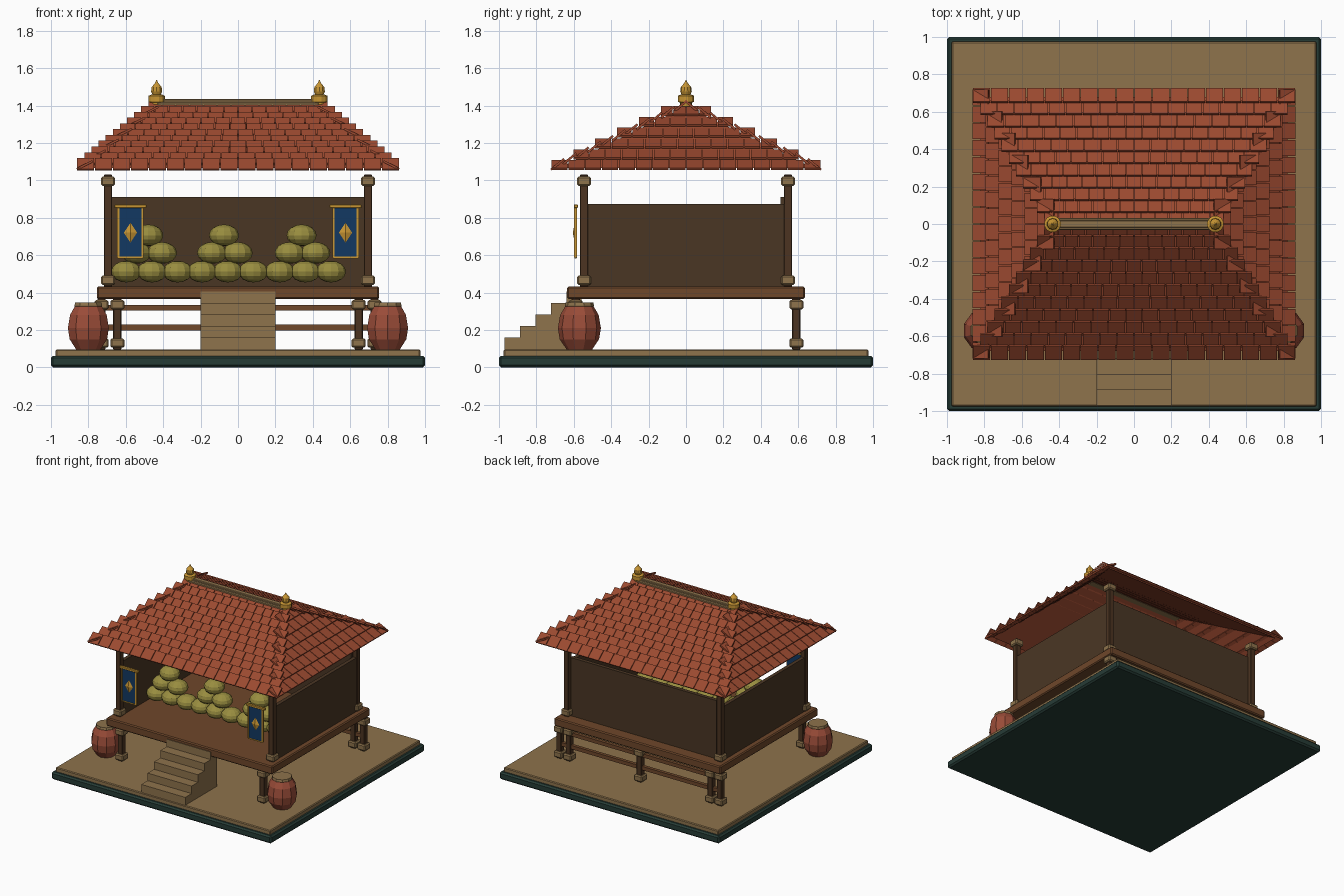
import bpy, bmesh, math
from mathutils import Matrix, Vector

cube = bpy.data.objects.get("Cube")
if cube:
    bpy.data.objects.remove(cube, do_unlink=True)


def material(name, r, g, b):
    """Flat colour given as 0-255 display values, stored linear."""
    col = [((c / 255 + 0.055) / 1.055) ** 2.4 for c in (r, g, b)] + [1.0]
    m = bpy.data.materials.new(name)
    m.use_nodes = True
    m.diffuse_color = col
    bsdf = m.node_tree.nodes["Principled BSDF"]
    bsdf.inputs["Base Color"].default_value = col
    bsdf.inputs["Roughness"].default_value = 0.9
    return m


GREEN = material("dark_green", 38, 60, 54)
SAND = material("sand", 142, 115, 76)
PLANK = material("plank_brown", 110, 71, 42)
POST = material("post_brown", 76, 52, 33)
WALL = material("wall_brown", 74, 54, 36)
GOLD = material("gold", 200, 150, 52)
BLUE = material("banner_blue", 18, 56, 98)
SACK = material("straw_green", 154, 142, 64)
TILE = material("roof_tile_red", 156, 74, 48)
CLAY = material("clay_red", 154, 76, 56)


def finish(bm, name, mat, bevel=0):
    bmesh.ops.recalc_face_normals(bm, faces=bm.faces[:])
    me = bpy.data.meshes.new(name)
    bm.to_mesh(me)
    bm.free()
    me.materials.append(mat)
    ob = bpy.data.objects.new(name, me)
    bpy.context.collection.objects.link(ob)
    if bevel:
        mod = ob.modifiers.new("bevel", 'BEVEL')
        mod.width = bevel
        mod.segments = 1
    return ob


def box(name, mat, x, y, z, bevel=0):
    """Box from (low, high) pairs on each axis."""
    bm = bmesh.new()
    spans = (x, y, z)
    mid = Vector([(a + b) / 2 for a, b in spans])
    size = [b - a for a, b in spans]
    bmesh.ops.create_cube(bm, size=1, matrix=Matrix.Translation(mid) @ Matrix.Diagonal((*size, 1)))
    return finish(bm, name, mat, bevel)


def around(c, half):
    return (c - half, c + half)


def lathe(name, mat, x, y, profile, sides):
    """Turned shape from (radius, z) points, closed at both ends."""
    bm = bmesh.new()
    rings = []
    for r, z in profile:
        rings.append([bm.verts.new((x + r * math.cos(math.tau * (i + 0.5) / sides),
                                    y + r * math.sin(math.tau * (i + 0.5) / sides), z))
                      for i in range(sides)])
    for a, b in zip(rings, rings[1:]):
        for i in range(sides):
            j = (i + 1) % sides
            bm.faces.new((a[i], a[j], b[j], b[i]))
    bm.faces.new(rings[0])
    bm.faces.new(rings[-1])
    return finish(bm, name, mat)


def post(name, x, y, z0, z1):
    """Square post with a chunky collar at each end."""
    box(name, POST, around(x, 0.022), around(y, 0.022), (z0, z1), 0.004)
    for end, z in (("foot", z0 + 0.035), ("head", z1 - 0.035)):
        box(f"{name}_{end}", SAND, around(x, 0.037), around(y, 0.037), around(z, 0.025), 0.008)


# Ground slab and stairs
box("ground_edge", GREEN, (-1, 1), (-1, 1), (0, 0.062), 0.012)
box("ground_top", SAND, (-0.975, 0.975), (-0.975, 0.975), (0.05, 0.095), 0.006)
for i in range(5):
    y = -0.97 + 0.0825 * i
    box(f"stair_{i + 1}", SAND, (-0.2, 0.2), (y, y + 0.0825), (0.09, 0.16 + 0.0615 * i))

# Raised floor on stilts with rear rails
box("floor_platform", PLANK, (-0.755, 0.755), (-0.635, 0.635), (0.365, 0.432), 0.008)
for x in (-0.73, -0.645, 0, 0.645, 0.73):
    post("back_stilt", x, 0.59, 0.095, 0.37)
for x in (-0.645, 0.645):
    post("front_stilt", x, -0.59, 0.095, 0.37)
for z in (0.213, 0.318):
    box("back_rail", PLANK, (-0.73, 0.73), around(0.59, 0.014), around(z, 0.015))

# Corner posts and walls
for x in (-0.695, 0.695):
    for y in (-0.545, 0.545):
        post("corner_post", x, y, 0.43, 1.03)
    box("side_wall", WALL, around(x, 0.015), (-0.525, 0.525), (0.43, 0.873))
box("back_wall", WALL, (-0.675, 0.675), (0.505, 0.535), (0.43, 0.91))

# Piles of sacks
for c in (-0.46, -0.055, 0.36):
    for row, (z, shift) in enumerate(((0.512, 0), (0.612, -0.015), (0.706, -0.02))):
        n = 3 - row
        for k in range(n):
            bm = bmesh.new()
            place = Matrix.Translation((c + shift + 0.137 * (k - (n - 1) / 2), -0.2, z))
            bmesh.ops.create_uvsphere(bm, u_segments=12, v_segments=8, radius=1,
                                      matrix=place @ Matrix.Diagonal((0.08, 0.078, 0.058, 1)))
            finish(bm, "sack", SACK)

# Clay jars
for x in (-0.8, 0.8):
    lathe("jar", CLAY, x, -0.57, ((0.068, 0.095), (0.105, 0.15), (0.115, 0.21),
                                  (0.103, 0.28), (0.075, 0.328)), 10)
    lathe("jar_rim", SAND, x, -0.57, ((0.075, 0.322), (0.078, 0.33), (0.074, 0.346)), 10)

# Banners with rod, trim and diamond
for x in (-0.575, 0.575):
    box("banner_cloth", BLUE, around(x, 0.068), around(-0.589, 0.005), (0.585, 0.86))
    box("banner_rod", GOLD, around(x, 0.086), around(-0.589, 0.011), (0.852, 0.87), 0.003)
    for s in (-1, 1):
        box("banner_trim", GOLD, around(x + s * 0.065, 0.006), around(-0.591, 0.007), (0.588, 0.852))
    box("banner_hem", GOLD, around(x, 0.068), around(-0.591, 0.006), (0.583, 0.592))
    bm = bmesh.new()
    bmesh.ops.create_cone(bm, segments=4, radius1=1, radius2=0, depth=1, cap_ends=True,
                          matrix=Matrix.Translation((x, -0.599, 0.72))
                          @ Matrix.Diagonal((0.04, 0.013, 0.06, 1)) @ Matrix.Rotation(math.pi / 2, 4, 'X'))
    finish(bm, "banner_diamond", GOLD)


def tile_row(bm, turn, n, half, low, run, rise):
    """Row of tiles along an eave facing local -y, turned about z."""
    length = math.hypot(run, rise)
    slope = Matrix.Rotation(math.atan2(rise, run), 4, 'X')
    width = 2 * half / n
    for k in range(n):
        mid = Vector((-half + width * (k + 0.5), -low[0] + run / 2, low[1] + rise / 2))
        bmesh.ops.create_cube(bm, size=1, matrix=turn @ Matrix.Translation(mid) @ slope
                              @ Matrix.Diagonal((width - 0.005, length, 0.012, 1)))


# Hipped tile roof
for name, angle in (("front", 0), ("right", 90), ("back", 180), ("left", 270)):
    turn = Matrix.Rotation(math.radians(angle), 4, 'Z')
    bm = bmesh.new()
    if angle % 180 == 0:
        for r in range(11):
            tile_row(bm, turn, 18 - r // 2, 0.862 - 0.038 * r,
                     (0.722 - 0.0655 * r, 1.056 + 0.031 * r), 0.07, 0.058)
    else:
        for r in range(6):
            tile_row(bm, turn, 16 - 5 * r // 2, 0.722 - 0.117 * r,
                     (0.862 - 0.07 * r, 1.06 + 0.058 * r), 0.085, 0.042)
    finish(bm, f"{name}_roof_tiles", TILE)

# Roof boarding beneath the tiles
bm = bmesh.new()
eave = [bm.verts.new((x, y, 1.065)) for x, y in ((-0.82, -0.68), (0.82, -0.68), (0.82, 0.68), (-0.82, 0.68))]
top = [bm.verts.new((x, 0, 1.395)) for x in (-0.43, 0.43)]
bm.faces.new((eave[0], eave[1], top[1], top[0]))
bm.faces.new((eave[2], eave[3], top[0], top[1]))
bm.faces.new((eave[1], eave[2], top[1]))
bm.faces.new((eave[3], eave[0], top[0]))
finish(bm, "roof_boarding", TILE)

# Ridge beam and finials
box("ridge_beam", SAND, (-0.435, 0.435), around(0, 0.032), (1.38, 1.42), 0.006)
box("ridge_cap", SAND, (-0.42, 0.42), around(0, 0.02), (1.415, 1.434), 0.004)
for x in (-0.435, 0.435):
    lathe("finial_base", GOLD, x, 0, ((0.03, 1.395), (0.032, 1.415), (0.045, 1.42), (0.045, 1.452), (0.03, 1.458)), 12)
    lathe("finial", GOLD, x, 0, ((0.022, 1.455), (0.031, 1.475), (0.028, 1.498),
                                 (0.014, 1.515), (0.008, 1.522), (0.002, 1.536)), 10)
